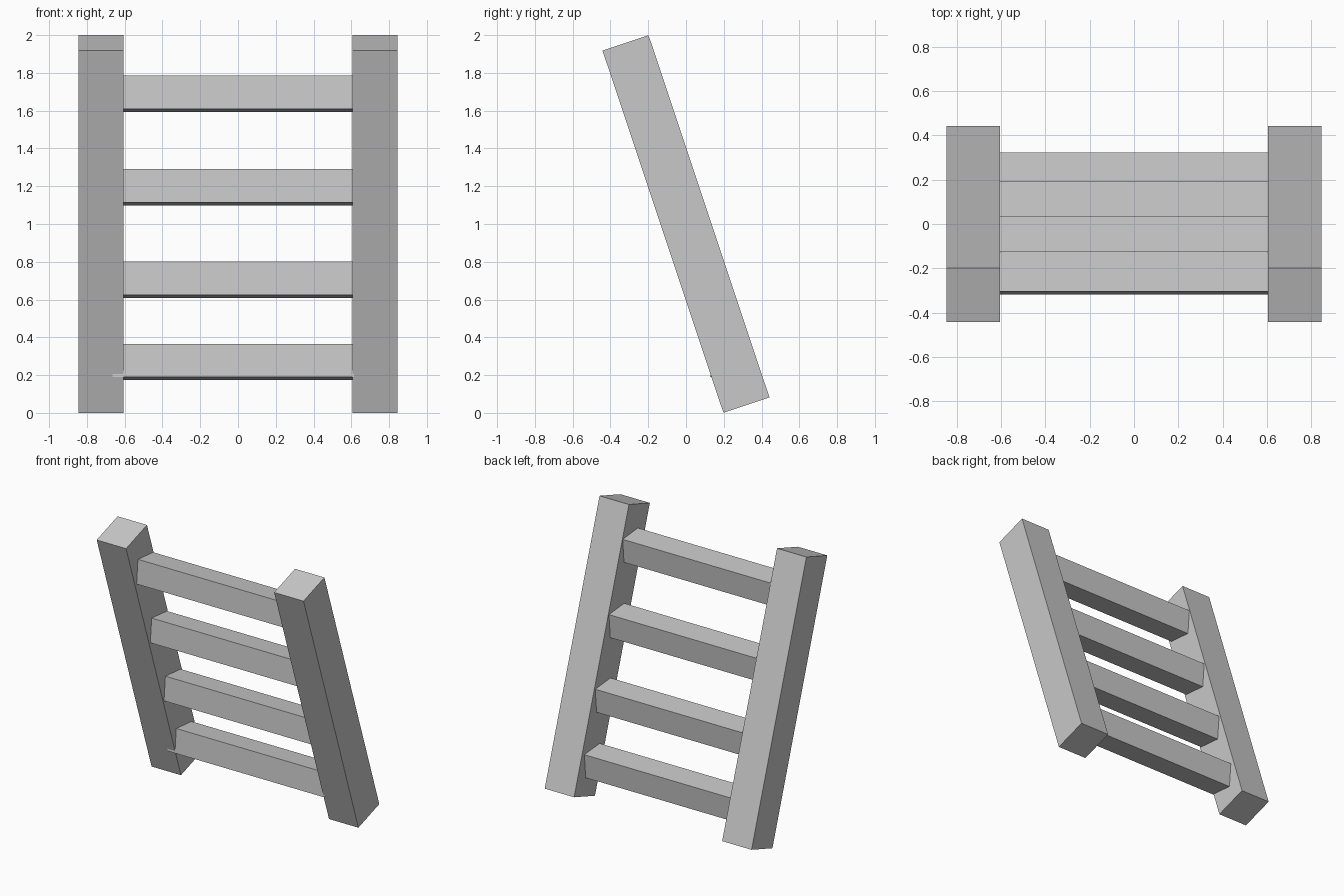
import bpy
import math

if "Cube" in bpy.data.objects:
    bpy.data.objects.remove(bpy.data.objects["Cube"], do_unlink=True)

GREY = (0.58, 0.58, 0.58, 1.0)
grey = bpy.data.materials.new("plain_grey")
grey.use_nodes = True
grey.diffuse_color = GREY
grey.node_tree.nodes["Principled BSDF"].inputs["Base Color"].default_value = GREY


def beam(name, location, size, tilt):
    """Square-edged beam, tilted in degrees about the x axis."""
    bpy.ops.mesh.primitive_cube_add(size=1, location=location)
    obj = bpy.context.object
    obj.name = name
    obj.scale = size
    obj.rotation_euler.x = math.radians(tilt)
    obj.data.materials.append(grey)
    return obj


# Two side rails, leaning towards the front at the top
for name, side in (("left_rail", 1), ("right_rail", -1)):
    beam(name, (side * 0.725, 0, 1.0), (0.24, 0.257, 2.022), 18.46)

# Rungs, almost level, let into the rails
rungs = [(0.225, 0.27), (0.098, 0.705), (-0.062, 1.195), (-0.222, 1.69)]
for i, (y, z) in enumerate(rungs, 1):
    beam(f"rung_{i}", (-0.025, y, z), (1.28, 0.179, 0.177), -5)
